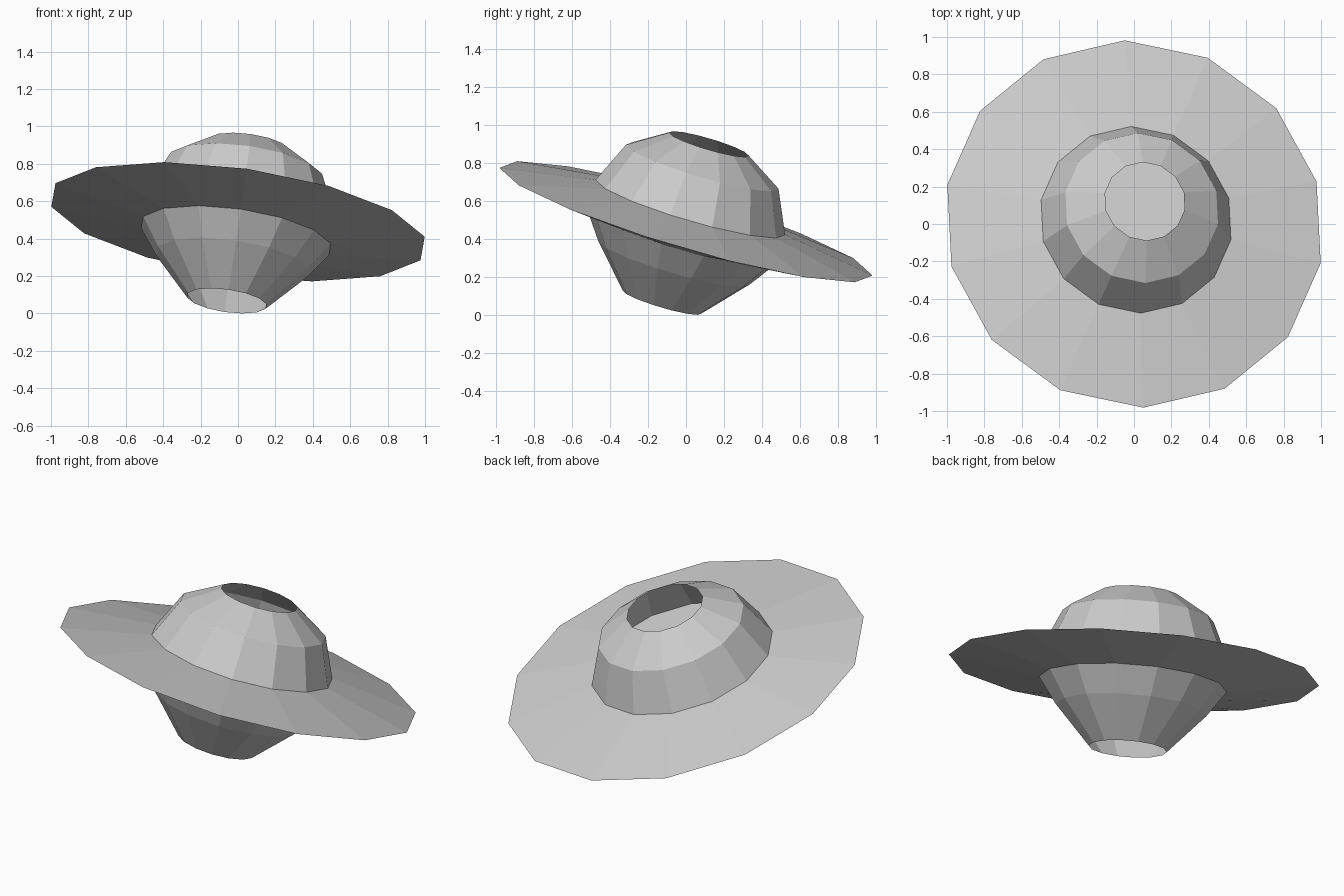
import bpy, bmesh
from math import cos, sin, tau, radians
from mathutils import Matrix, Vector

default_cube = bpy.data.objects.get("Cube")
if default_cube:
    bpy.data.objects.remove(default_cube, do_unlink=True)

SIDES = 14
AXIS = Vector((0.135, 0.281, 0.95)).normalized()
TILT = Vector((0, 0, 1)).rotation_difference(AXIS).to_matrix().to_4x4()
PLACE = Matrix.Translation((0, 0, 0.49)) @ TILT
START = radians(91.7)

grey = bpy.data.materials.new("hull_grey")
grey.use_nodes = True
grey.diffuse_color = (0.6, 0.6, 0.6, 1)
grey.node_tree.nodes["Principled BSDF"].inputs["Base Color"].default_value = (0.6, 0.6, 0.6, 1)


def turned_shell(name, profile, capped=False):
    """Revolve (radius, height) rings, listed bottom to top, on the tilted axis."""
    bm = bmesh.new()
    rings = []
    for radius, height in profile:
        angles = [START + tau * i / SIDES for i in range(SIDES)]
        rings.append([bm.verts.new((radius * cos(a), radius * sin(a), height)) for a in angles])
    for low, high in zip(rings, rings[1:]):
        for i in range(SIDES):
            j = (i + 1) % SIDES
            bm.faces.new((low[i], low[j], high[j], high[i]))
    if capped:
        bm.faces.new(rings[0][::-1])
        bm.faces.new(rings[-1])
    bm.transform(PLACE)
    mesh = bpy.data.meshes.new(name)
    bm.to_mesh(mesh)
    bm.free()
    mesh.materials.append(grey)
    obj = bpy.data.objects.new(name, mesh)
    bpy.context.collection.objects.link(obj)
    return obj


# Wide closed disc, thin at its rim
turned_shell("saucer_disc", [(0.52, -0.08), (1.023, 0), (0.52, 0.08)], capped=True)

# Upper dome, open at the top
turned_shell("upper_dome", [(0.52, 0.08), (0.418, 0.305), (0.218, 0.43)])

# Lower hull, open at the bottom
turned_shell("lower_hull", [(0.216, -0.445), (0.416, -0.226), (0.52, -0.08)])
